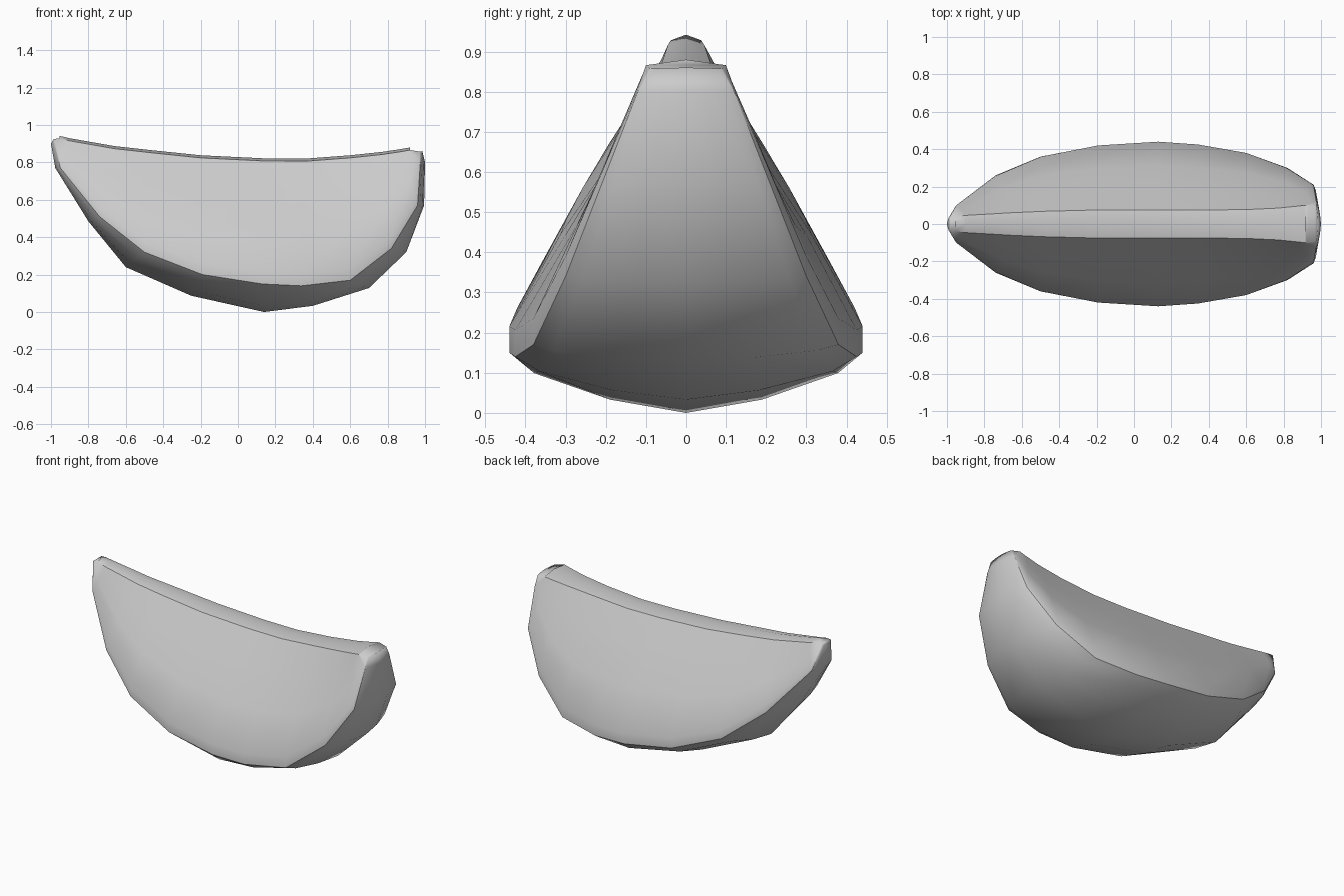
import bpy, bmesh
from mathutils import Vector

if "Cube" in bpy.data.objects:
    bpy.data.objects.remove(bpy.data.objects["Cube"])

# stations along the wedge: top x, top z, top half width | rind edge x, y, z | keel x, z
STATIONS = [
    (-.955, .942, .038, -.985, .040, .925, -1.0, .90),
    (-.90, .929, .046, -.95, .10, .77, -.977, .77),
    (-.66, .887, .06, -.74, .26, .51, -.80, .485),
    (-.48, .867, .068, -.50, .36, .32, -.60, .24),
    (-.20, .838, .075, -.19, .42, .20, -.25, .087),
    (.13, .822, .075, .13, .44, .15, .14, 0),
    (.36, .820, .075, .34, .425, .14, .40, .033),
    (.60, .838, .077, .60, .38, .17, .70, .128),
    (.77, .856, .085, .82, .30, .34, .90, .32),
    (.87, .871, .095, .96, .21, .57, .995, .57),
    (.915, .879, .10, .975, .12, .80, 1.0, .80),
    (.92, .880, .10, .975, .09, .857, .985, .86),
]


def half_section(tx, tz, w, cx, cy, cz, kx, kz):
    """Points from the top centre, down the cut side, to the keel."""
    top = Vector((tx, w, tz - .014))
    rim = Vector((cx, cy, cz))
    keel = Vector((kx, 0, kz))
    pts = [Vector((tx, 0, tz)), top]
    for f, b in ((.25, .05), (.55, .10), (.9, .10)):      # slightly bulging cut side
        p = top.lerp(rim, f)
        p.y += b * max(cy - w, 0)
        pts.append(p)
    pts.append(rim)
    for fy, f in ((.86, .66), (.43, .22)):                # rounded rind
        p = keel.lerp(rim, f)
        p.y = cy * fy
        pts.append(p)
    return pts + [keel]


bm = bmesh.new()
rings = []
for s in STATIONS:
    half = half_section(*s)
    ring = half + [Vector((p.x, -p.y, p.z)) for p in reversed(half[1:-1])]
    rings.append([bm.verts.new(p) for p in ring])

n = len(rings[0])
for a, b in zip(rings, rings[1:]):
    for i in range(n):
        j = (i + 1) % n
        bm.faces.new((a[i], a[j], b[j], b[i]))

# end caps, bridged across the mirrored halves
for r in (rings[0], rings[-1]):
    h = n // 2
    for i in range(h):
        quad = [r[i], r[i + 1], r[(n - i - 1) % n], r[(n - i) % n]]
        bm.faces.new(list(dict.fromkeys(quad)))

bmesh.ops.recalc_face_normals(bm, faces=bm.faces)
for f in bm.faces:
    f.smooth = True

# crisp edges along the top strip and around the rind
for a, b in zip(rings, rings[1:]):
    for i in (1, 5, n - 5, n - 1):
        bm.edges.get((a[i], b[i])).smooth = False

mesh = bpy.data.meshes.new("fruit_wedge")
bm.to_mesh(mesh)
bm.free()
wedge = bpy.data.objects.new("fruit_wedge", mesh)
bpy.context.collection.objects.link(wedge)
